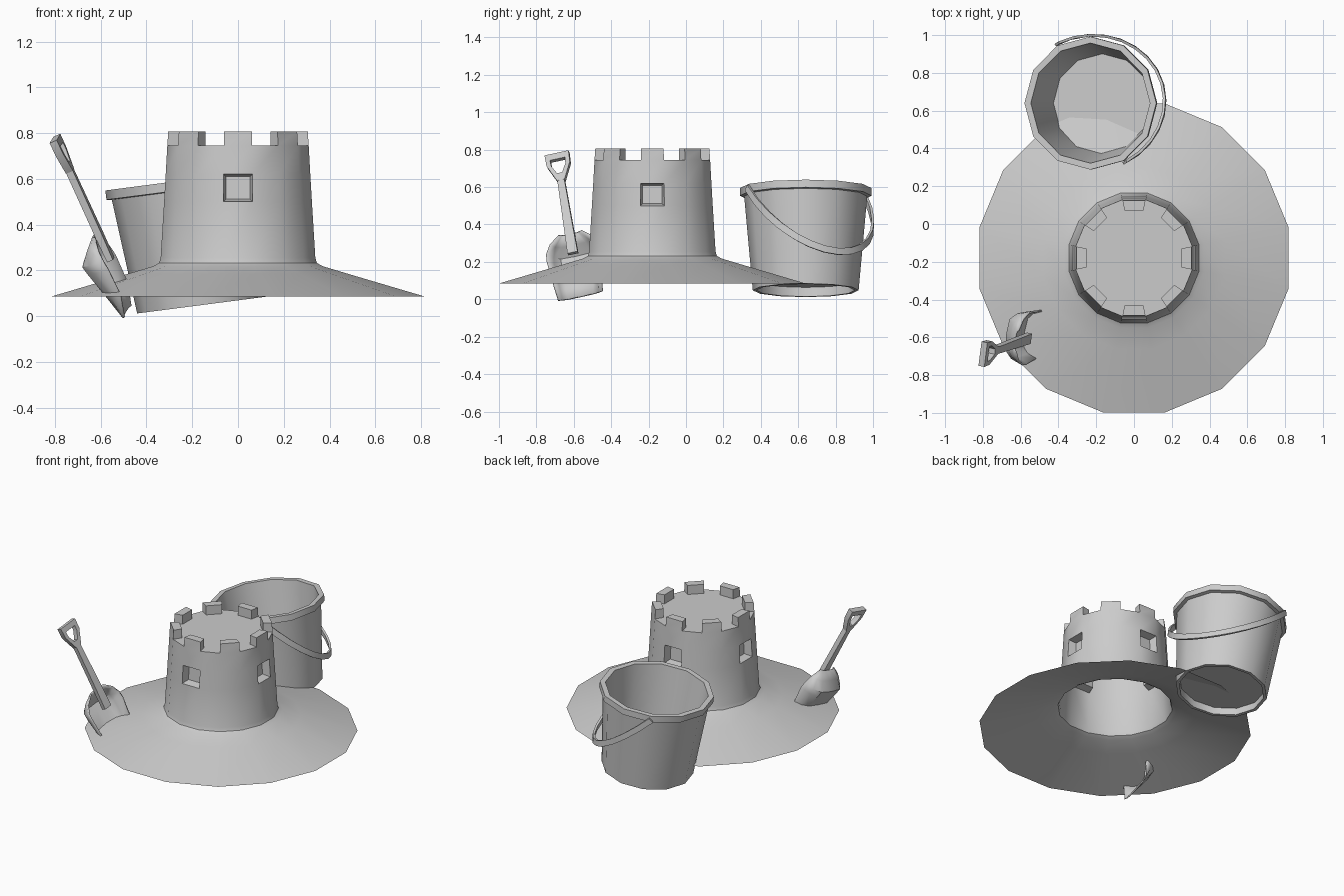
import bpy, bmesh
from math import sin, cos, pi, radians
from mathutils import Vector, Matrix

if "Cube" in bpy.data.objects:
    bpy.data.objects.remove(bpy.data.objects["Cube"])


def make(name, verts, faces, smooth=30, solid=0):
    me = bpy.data.meshes.new(name)
    bm = bmesh.new()
    vs = [bm.verts.new(v) for v in verts]
    for f in faces:
        bm.faces.new([vs[i] for i in f])
    bmesh.ops.remove_doubles(bm, verts=bm.verts, dist=1e-5)
    bmesh.ops.recalc_face_normals(bm, faces=bm.faces)
    bm.to_mesh(me)
    bm.free()
    ob = bpy.data.objects.new(name, me)
    bpy.context.collection.objects.link(ob)
    if solid:
        m = ob.modifiers.new("thickness", 'SOLIDIFY')
        m.thickness = solid
        m.offset = 0
    bpy.ops.object.select_all(action='DESELECT')
    ob.select_set(True)
    bpy.context.view_layer.objects.active = ob
    if smooth:
        bpy.ops.object.shade_smooth_by_angle(angle=radians(smooth))
    return ob


def loft(rings, closed=True, caps=True):
    """Skin a list of equal-length rings of points."""
    n = len(rings[0])
    verts = [p for r in rings for p in r]
    faces = []
    for i in range(len(rings) - 1):
        for j in range(n if closed else n - 1):
            k = (j + 1) % n
            faces.append((i*n + j, i*n + k, (i+1)*n + k, (i+1)*n + j))
    if caps:
        faces += [tuple(range(n)), tuple(range((len(rings)-1)*n, len(rings)*n))]
    return verts, faces


# Sand castle: 16-sided skirt and tower, flat sides facing the axes
N = 16
CY = -0.18
def sand(a, z, j, side):
    ang = (j + side/2) * 2*pi/N
    r = a / cos(pi/N)
    return Vector((r*cos(ang), CY + r*sin(ang), z))

profile = [(.818, .085), (.48, .185), (.37, .218), (.345, .232), (.338, .255),
           (.323, .5), (.316, .62), (.309, .745)]
rings = [[sand(a, z, j, -1) for j in range(N)] for a, z in profile]
verts, faces = loft(rings, caps=False)
w0 = 5 * N                       # first face of the window band
windows = [w0 + j for j in range(0, N, 4)]
old = faces
faces = [f for i, f in enumerate(old) if i not in windows]
# recessed windows on the four sides
for i in windows:
    f = old[i]
    c = sum((verts[k] for k in f), Vector()) / 4
    inward = (Vector((0, CY, c.z)) - c).normalized() * .05
    b = len(verts)
    for k in f:
        verts.append(c + (verts[k] - c) * .82 + inward)
    for k in range(4):
        m = (k + 1) % 4
        faces.append((f[k], f[m], b + m, b + k))
    faces.append((b, b+1, b+2, b+3))
# flat top and eight battlements
top = len(profile) - 1
inner = len(verts)
verts += [sand(.252, .745, j, -1) for j in range(N)]
faces.append(tuple(range(inner, inner + N)))
for j in range(N):
    k = (j + 1) % N
    q = (top*N + j, top*N + k, inner + k, inner + j)
    if j % 2:
        faces.append(q)
    else:
        b = len(verts)
        verts += [sand(.305, .806, j, -1), sand(.305, .806, j, 1),
                  sand(.252, .806, j, 1), sand(.252, .806, j, -1)]
        faces.append((b, b+1, b+2, b+3))
        for s in range(4):
            t = (s + 1) % 4
            faces.append((q[s], q[t], b + t, b + s))
make("sand_castle", verts, faces)

# Bucket: 12-sided thick shell with a lip and a recessed bottom, tilted
TILT = Matrix.Translation((-.16, .64, .048)) @ Matrix.Rotation(radians(-7.4), 4, 'Y')
M = 12
shell = [(.265, .05), (.263, 0), (.283, 0), (.329, .507), (.352, .51),
         (.352, .551), (.318, .551), (.261, .06)]
rings = [[(r*cos(j*2*pi/M), r*sin(j*2*pi/M), z) for j in range(M)] for r, z in shell]
bucket = make("bucket", *loft(rings), smooth=31)
bucket.matrix_world = TILT

# Bucket handle: flat strip hanging against the outer side
U = Vector((cos(pi/6), sin(pi/6), 0))
V = Vector((-sin(pi/6), cos(pi/6), 0))
Z = Vector((0, 0, 1))
rings = []
STEPS = 14
for i in range(STEPS + 1):
    t = -pi/2 + pi*i/STEPS
    p = V*.362*sin(t) + U*.35*cos(t) + Z*(.53 - .36*cos(t))
    tan = V*.362*cos(t) - U*.35*sin(t) + Z*.36*sin(t)
    out = U*cos(t) + V*sin(t)
    wide = tan.cross(out).normalized() * .018
    out = wide.cross(tan).normalized() * .007
    rings.append([p + wide + out, p + wide - out, p - wide - out, p - wide + out])
handle = make("bucket_handle", *loft(rings), smooth=31)
handle.matrix_world = TILT

# Spade frame: s across, n towards the open side, u up the shaft
SU = Vector((-.413, -.144, .899)).normalized()
SS = Vector((.15, .98, .15))
SS = (SS - SU*SS.dot(SU)).normalized()
SN = SS.cross(SU).normalized()
O = Vector((-.457, -.57, .03))
def sp(s, n, u):
    return O + SS*s + SN*n + SU*u

# Spade blade: curved scoop with sloping shoulder
rings = []
for u, w, edge, back in [(0, .12, -.028, -.04), (.1, .13, 0, -.07), (.23, .143, 0, -.105),
                         (.27, .14, -.005, -.115), (.32, .115, -.01, -.07),
                         (.365, .06, -.01, -.025)]:
    rings.append([sp(w*a, edge + (back - edge)*b, u) for a, b in
                  [(-1, 0), (-.85, .6), (-.6, .93), (0, 1), (.6, .93), (.85, .6), (1, 0)]])
make("spade_blade", *loft(rings, closed=False, caps=False), smooth=35, solid=.01)

# Spade shaft: tapered bar
rings = [[sp(a*w, b*d, u) for a, b in [(-1, -1), (1, -1), (1, 1), (-1, 1)]]
         for u, w, d in [(.24, .028, .014), (.36, .025, .016), (.68, .019, .016)]]
make("spade_shaft", *loft(rings))

# Spade grip: D-shaped frame
outer = [(-.066, .83), (.066, .83), (.064, .765), (.021, .67), (-.021, .67), (-.064, .765)]
hole = [(-.041, .795), (.041, .795), (.039, .76), (.014, .712), (-.014, .712), (-.039, .76)]
rings = [[sp(s, n, u) for s, u in loop] for loop, n in
         [(outer, -.017), (outer, .017), (hole, .017), (hole, -.017), (outer, -.017)]]
make("spade_grip", *loft(rings, caps=False))
